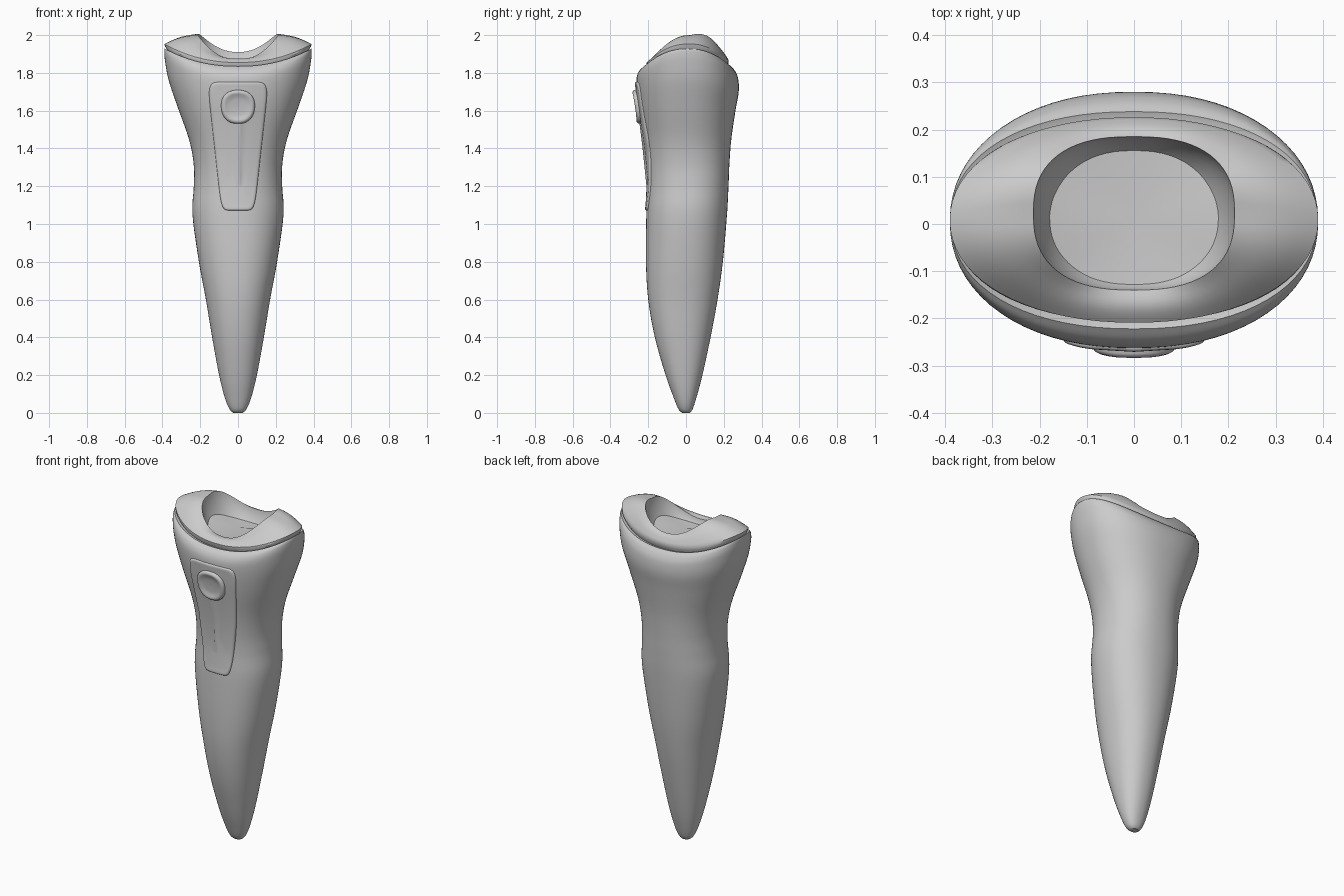
import bpy, bmesh, math
from mathutils import Vector
from mathutils.bvhtree import BVHTree

if "Cube" in bpy.data.objects:
    bpy.data.objects.remove(bpy.data.objects["Cube"], do_unlink=True)

grey = bpy.data.materials.new("plain grey")
grey.use_nodes = True
grey.diffuse_color = (0.6, 0.6, 0.6, 1)
grey.node_tree.nodes["Principled BSDF"].inputs["Base Color"].default_value = grey.diffuse_color

SIDES = 72
ANGLES = [math.tau * i / SIDES for i in range(SIDES)]


def power(v, e):
    return math.copysign(abs(v) ** e, v)


def smooth(stations, steps):
    """Catmull-Rom interpolation through a list of stations."""
    ends = [stations[0]] + stations + [stations[-1]]
    out = []
    for p, a, b, n in zip(ends, ends[1:], ends[2:], ends[3:]):
        for s in range(steps):
            t = s / steps
            out.append([0.5 * (2 * j + (k - i) * t + (2 * i - 5 * j + 4 * k - m) * t * t
                               + (3 * j - i - 3 * k + m) * t ** 3)
                        for i, j, k, m in zip(p, a, b, n)])
    return out + [stations[-1]]


def ring(z, rise, half, front, back, tilt=0, n=2.2):
    """Rounded outline whose left and right ends are lifted by rise."""
    pts = []
    for a in ANGLES:
        c, s = power(math.cos(a), 2 / n), power(math.sin(a), 2 / n)
        y = (front + back) / 2 + (back - front) / 2 * s
        pts.append(Vector((half * c, y, z + rise * abs(c) ** 2.2 + tilt * max(s, 0))))
    return pts


def loft(name, rings, angle=40):
    """Skin a stack of rings and close both ends."""
    bm = bmesh.new()
    loops = [[bm.verts.new(p) for p in r] for r in rings]
    for lo, hi in zip(loops, loops[1:]):
        for i in range(len(lo)):
            j = (i + 1) % len(lo)
            bm.faces.new((lo[i], lo[j], hi[j], hi[i]))
    for loop in (loops[0], loops[-1]):
        mid = bm.verts.new(sum((v.co for v in loop), Vector()) / len(loop))
        for i in range(len(loop)):
            bm.faces.new((loop[i], loop[(i + 1) % len(loop)], mid))
    bmesh.ops.recalc_face_normals(bm, faces=bm.faces)
    tree = BVHTree.FromBMesh(bm)
    mesh = bpy.data.meshes.new(name)
    bm.to_mesh(mesh)
    bm.free()
    mesh.materials.append(grey)
    obj = bpy.data.objects.new(name, mesh)
    bpy.context.collection.objects.link(obj)
    bpy.context.view_layer.objects.active = obj
    obj.select_set(True)
    bpy.ops.object.shade_smooth_by_angle(angle=math.radians(angle))
    obj.select_set(False)
    return tree


# Tapered handle: height, side rise, half width, front, back
handle = smooth([
    (0.0, 0, 0.025, -0.02, 0.02),
    (0.02, 0, 0.045, -0.04, 0.035),
    (0.08, 0, 0.07, -0.065, 0.055),
    (0.2, 0, 0.1, -0.108, 0.087),
    (0.4, 0, 0.137, -0.165, 0.13),
    (0.6, 0, 0.17, -0.2, 0.167),
    (0.8, 0, 0.207, -0.212, 0.195),
    (1.05, 0, 0.241, -0.21, 0.217),
    (1.2, 0, 0.234, -0.203, 0.225),
    (1.32, 0, 0.235, -0.207, 0.23),
    (1.45, 0, 0.26, -0.222, 0.24),
    (1.6, 0.02, 0.32, -0.248, 0.262),
    (1.7, 0.06, 0.367, -0.26, 0.279),
    (1.77, 0.09, 0.386, -0.262, 0.276),
    (1.81, 0.1, 0.39, -0.248, 0.26),
    (1.835, 0.093, 0.388, -0.222, 0.238),
], 5)
handle.append((1.825, 0.09, 0.368, -0.195, 0.21))
body = loft("handle_body", [ring(*s) for s in handle])

# Saddle-shaped cap with a lip, a crown and a scooped cup
lip = (1.855, 0.098, 0.39, -0.209, 0.226, 0.01, 2.1)
edge = (1.87, 0.13, 0.213, -0.14, 0.185, 0.04, 2.5)
cap = [ring(1.815, 0.09, 0.368, -0.195, 0.21), ring(1.843, 0.097, 0.386, -0.207, 0.223)]
for i in range(9):
    t = i / 8
    mix = [a + (b - a) * t for a, b in zip(lip, edge)]
    mix[0] += 0.012 * math.sin(math.pi * t)
    cap.append(ring(*mix))
rim, floor = cap[-1], Vector((0, 0.022, 1.76))
for i in range(1, 11):
    a = math.pi / 2 * i / 10.3
    cap.append([Vector((*floor.lerp(p, math.cos(a)).xy,
                        p.z + (floor.z - p.z) * math.sin(a) ** 1.3)) for p in rim])
loft("scooped_cap", cap, 35)


def pad(name, centre, half_w, half_h, flare, n, layers):
    """Raised pad hugging the front of the handle; layers are (inset, lift)."""
    rings = []
    for inset, lift in layers:
        pts = []
        for a in ANGLES:
            u, v = power(math.cos(a), 2 / n), power(math.sin(a), 2 / n)
            x = (half_w - inset) * u * (1 + flare * v)
            z = centre + (half_h - inset * half_h / max(half_w, half_h * inset / half_w)
                          if inset > 0.05 else half_h - inset) * v
            hit = body.ray_cast(Vector((x, -1, z)), Vector((0, 1, 0)))[0]
            pts.append(hit - Vector((0, lift, 0)))
        rings.append(pts)
    loft(name, rings, 60)


# Front panel and dished push button
pad("front_panel", 1.412, 0.125, 0.34, 0.3, 9,
    [(0, -0.01), (0, 0.002), (0.004, 0.007), (0.01, 0.008), (0.02, 0.007),
     (0.05, 0.006), (0.08, 0.006), (0.11, 0.006)])
pad("push_button", 1.62, 0.089, 0.089, 0.04, 2.3,
    [(0, -0.01), (0, 0.014), (0.005, 0.021), (0.013, 0.024), (0.022, 0.021),
     (0.034, 0.015), (0.05, 0.012), (0.07, 0.011), (0.085, 0.01)])
